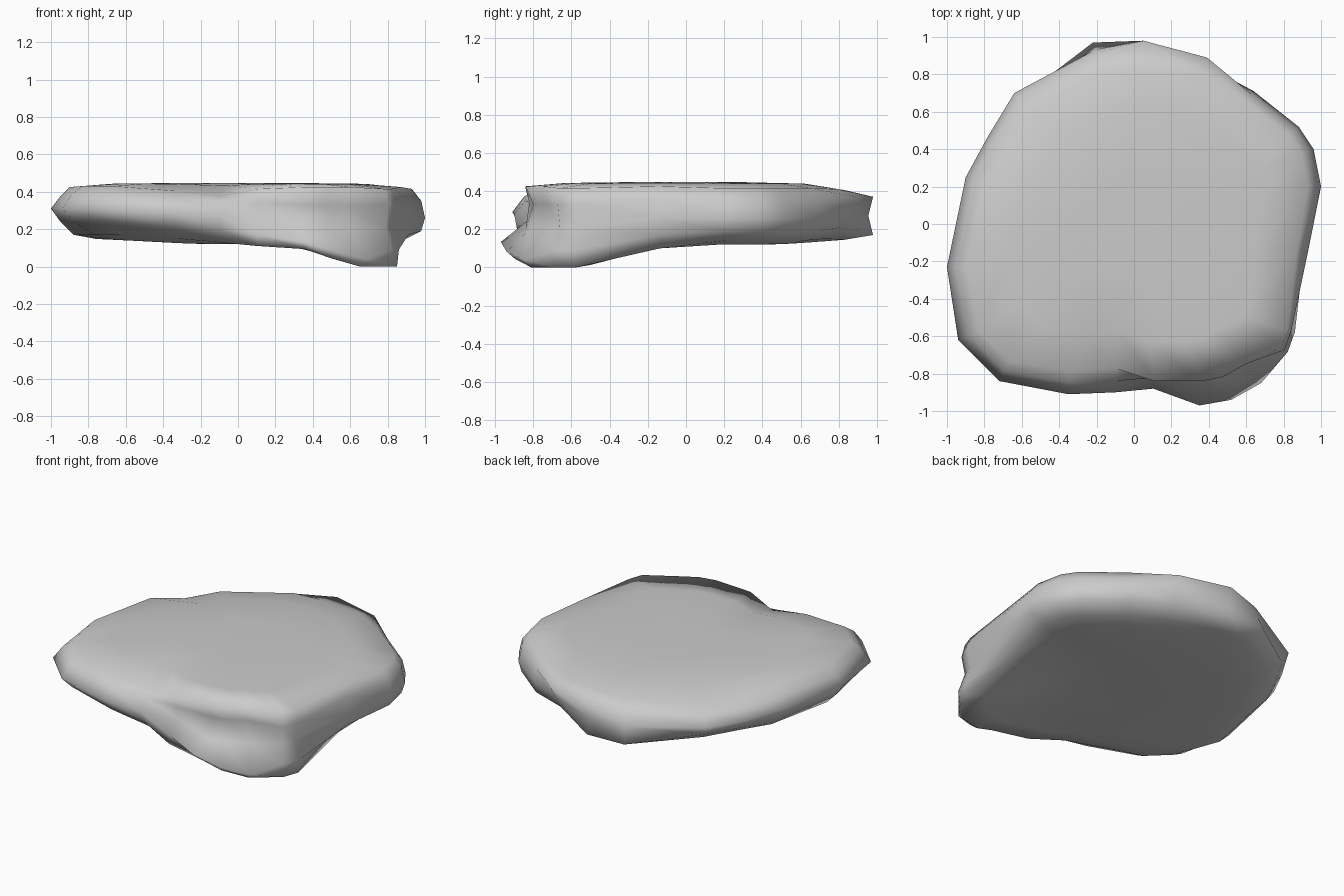
import bpy, bmesh
from mathutils import Vector

if "Cube" in bpy.data.objects:
    bpy.data.objects.remove(bpy.data.objects["Cube"])

# Edge cross-sections from top to bottom: (inset from outline, height)
PROFILES = {
    "left":     [(.10, .435), (.05, .385), (0, .32), (.05, .25), (.12, .18)],
    "shoulder": [(.12, .395), (.05, .36), (0, .30), (.04, .24), (.12, .185)],
    "front":    [(.12, .44), (.06, .40), (0, .32), (.07, .25), (.19, .18)],
    "slope":    [(.12, .415), (.06, .38), (0, .30), (.06, .22), (.18, .16)],
    "dip":      [(.13, .385), (.06, .36), (0, .29), (.04, .21), (.12, .14)],
    "join":     [(.06, .425), (.08, .35), (.09, .27), (.02, .18), (.02, .12)],
    "ledge":    [(.13, .435), (.17, .34), (.13, .21), (0, .11), (.05, .10)],
    "corner":   [(.05, .425), (.03, .34), (.05, .22), (.01, .10), (.02, .01)],
    "right":    [(.07, .425), (.02, .36), (0, .27), (.02, .20), (.12, .15)],
    "flank":    [(.06, .435), (.02, .37), (0, .27), (.02, .18), (.09, .11)],
    "back":     [(.15, .415), (0, .38), (.025, .28), (0, .18), (.15, .155)],
    "over":     [(.10, .42), (0, .38), (.04, .30), (.08, .22), (.18, .16)],
    "under":    [(.16, .41), (.06, .36), (.04, .28), (0, .18), (.15, .155)],
}

# Outline, counter-clockwise from the right
OUTLINE = [
    (1.0, .2, "right"), (.96, .4, "right"), (.88, .52, "right"),
    (.64, .71, "right"), (.39, .89, "over"), (.05, .98, "back"),
    (-.22, .97, "under"), (-.64, .70, "shoulder"), (-.78, .47, "shoulder"),
    (-.9, .25, "left"), (-1.0, -.23, "left"), (-.94, -.62, "front"),
    (-.72, -.84, "front"), (-.35, -.91, "slope"), (-.10, -.90, "dip"),
    (.1, -.90, "join"), (.35, -.97, "ledge"), (.52, -.94, "ledge"),
    (.68, -.85, "ledge"), (.83, -.69, "corner"), (.87, -.58, "corner"),
    (.93, -.15, "flank"),
]


def smooth(t):
    t = max(0, min(1, t))
    return t * t * (3 - 2 * t)


def underside(x, y):
    z = .13 + .03 * smooth((-x - .1) / .8) + .03 * smooth((y - .4) / .6)
    return z * (1 - smooth((x - .17) / .62) * smooth((-.05 - y) / .6))


bm = bmesh.new()
n = len(OUTLINE)
pts = [Vector((x, y, 0)) for x, y, _ in OUTLINE]

# Side rings following the cross-sections
rings = []
for k in range(5):
    ring = []
    for i, (x, y, name) in enumerate(OUTLINE):
        t = (pts[(i + 1) % n] - pts[i - 1]).normalized()
        inset, z = PROFILES[name][k]
        p = pts[i] + Vector((-t.y, t.x, 0)) * inset
        if name == "ledge" and k >= 3:
            z = underside(x, y) + (.04 if k == 3 else .0)
        elif k == 4:
            z = min(z, underside(x, y) + .05)
        ring.append(Vector((p.x, p.y, z)))
    rings.append(ring)

# Cap rings on the top and underside
top = [[Vector((p.x * s, p.y * s, p.z + (.457 - p.z) * w)) for p in rings[0]]
       for s, w in ((.35, 1), (.75, .8))]
bottom = [[Vector((p.x * s, p.y * s, underside(p.x * s, p.y * s))) for p in rings[4]]
          for s in (.86, .68, .42)]
loops = [[bm.verts.new(p) for p in r] for r in top + rings + bottom]
for a, b in zip(loops, loops[1:]):
    for i in range(n):
        j = (i + 1) % n
        bm.faces.new((a[i], b[i], b[j], a[j]))
bm.faces.new(loops[0])
bm.faces.new(loops[-1][::-1])
bmesh.ops.recalc_face_normals(bm, faces=bm.faces[:])

# Rest on the ground
low = min(v.co.z for v in bm.verts)
for v in bm.verts:
    v.co.z -= low
for f in bm.faces:
    f.smooth = True

mesh = bpy.data.meshes.new("rock_slab")
bm.to_mesh(mesh)
bm.free()
bpy.context.collection.objects.link(bpy.data.objects.new("rock_slab", mesh))
